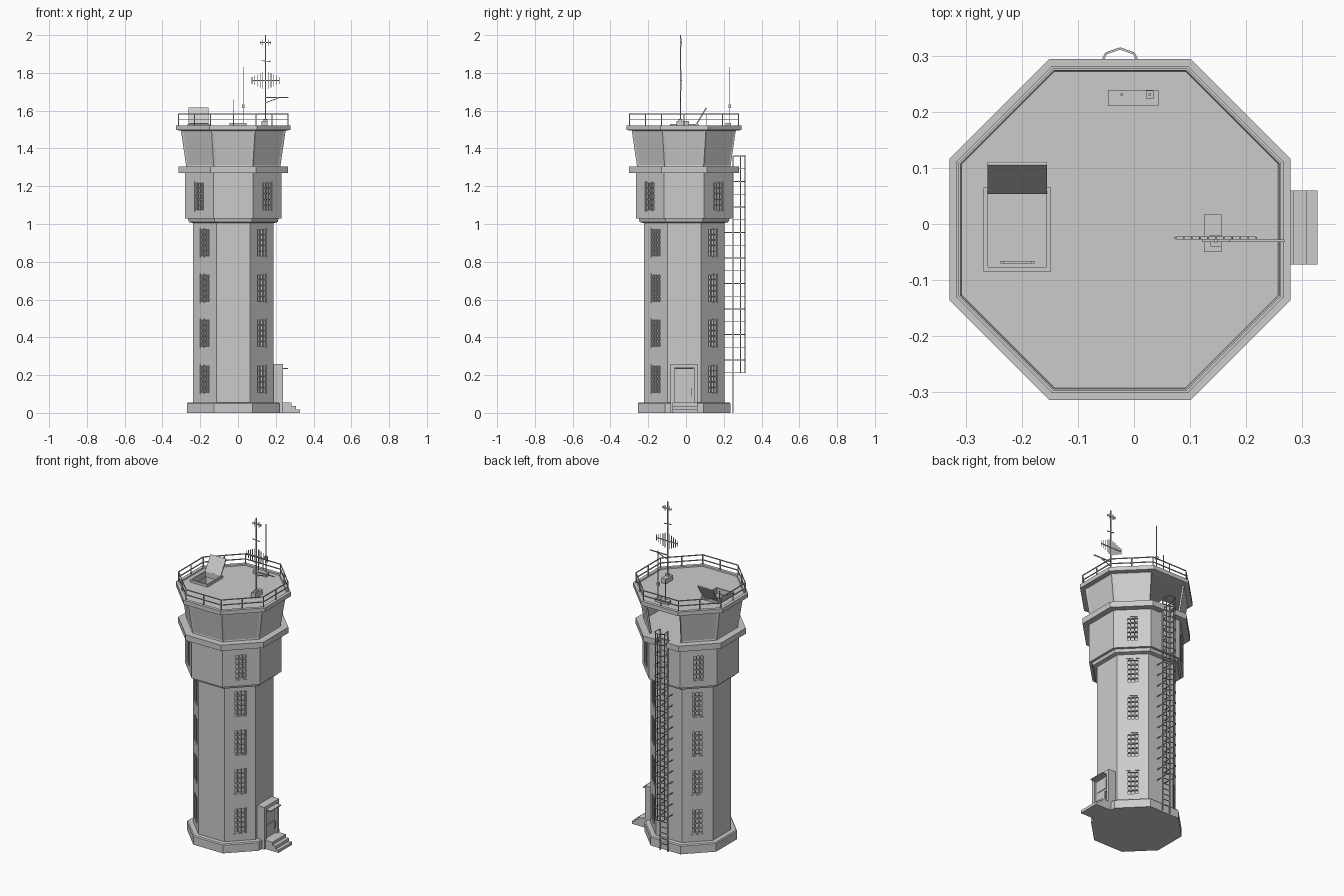
import bpy, bmesh, math
from mathutils import Matrix, Vector

if "Cube" in bpy.data.objects:
    bpy.data.objects.remove(bpy.data.objects["Cube"])

CX, CY = -0.025, -0.01          # tower axis
C8 = math.cos(math.pi / 8)


def finish(bm, name):
    bmesh.ops.recalc_face_normals(bm, faces=bm.faces[:])
    me = bpy.data.meshes.new(name)
    bm.to_mesh(me)
    bm.free()
    ob = bpy.data.objects.new(name, me)
    bpy.context.collection.objects.link(ob)
    return ob


def box(bm, lo, hi, m=Matrix()):
    lo, hi = Vector(lo), Vector(hi)
    t = Matrix.Translation((lo + hi) / 2) @ Matrix.Diagonal((*(hi - lo), 1))
    bmesh.ops.create_cube(bm, size=1, matrix=m @ t)


def bar(bm, p, q, w=0.005):
    p, q = Vector(p), Vector(q)
    d = q - p
    rot = d.to_track_quat('Z', 'Y').to_matrix().to_4x4()
    bmesh.ops.create_cube(bm, size=1, matrix=Matrix.Translation((p + q) / 2) @ rot
                          @ Matrix.Diagonal((w, w, d.length, 1)))


def path(bm, pts, w=0.005):
    for p, q in zip(pts, pts[1:]):
        bar(bm, p, q, w)


def corner(a, z, k):
    t = math.pi / 8 + k * math.pi / 4
    return Vector((CX + a / C8 * math.cos(t), CY + a / C8 * math.sin(t), z))


def octagon(profile, caps=True, skip=()):
    """Eight-sided stack of (apothem, z) rings."""
    bm = bmesh.new()
    rings = [[bm.verts.new(corner(a, z, k)) for k in range(8)] for a, z in profile]
    for r, s in zip(rings, rings[1:]):
        for k in range(8):
            if k not in skip:
                j = (k + 1) % 8
                bm.faces.new((r[k], r[j], s[j], s[k]))
    if caps:
        bm.faces.new(rings[0][::-1])
        bm.faces.new(rings[-1])
    return bm


def cut(ob, cutter):
    mod = ob.modifiers.new("cut", 'BOOLEAN')
    mod.operation, mod.solver, mod.object = 'DIFFERENCE', 'EXACT', cutter
    cutter.hide_render = True
    bpy.context.view_layer.objects.active = ob
    bpy.ops.object.modifier_apply(modifier=mod.name)
    bpy.data.objects.remove(cutter)


# Tower body with plinth, shaft, wider upper storey and ledge
body = finish(octagon([(0.245, 0), (0.245, 0.05), (0.24, 0.056), (0.213, 0.056), (0.213, 1.005),
                       (0.235, 1.01), (0.24, 1.028), (0.255, 1.028), (0.255, 1.27),
                       (0.291, 1.27), (0.291, 1.305)]), "tower_body")

# Window recesses and bars on the diagonal faces, plus the ladder notch
cutter, frames = bmesh.new(), bmesh.new()
storeys = [(0.213, 0.10), (0.213, 0.343), (0.213, 0.582), (0.213, 0.822), (0.255, 1.067)]
HW, H = 0.036, 0.157
for k in range(4):
    m = Matrix.Translation((CX, CY, 0)) @ Matrix.Rotation(math.radians(45 + 90 * k), 4, 'Z')
    for a, z in storeys:
        box(cutter, (a - 0.016, -HW, z), (a + 0.02, HW, z + H), m)
        for i in range(4):
            y = -HW + 0.004 + i * (2 * HW - 0.008) / 3
            w = 0.004 if i in (0, 3) else 0.0025
            box(frames, (a - 0.016, y - w, z), (a - 0.003, y + w, z + H), m)
        for i in range(6):
            zz = z + 0.004 + i * (H - 0.008) / 5
            w = 0.004 if i in (0, 5) else 0.0025
            box(frames, (a - 0.016, -HW, zz - w), (a - 0.004, HW, zz + w), m)
box(cutter, (CX - 0.04, 0.2455, 1.25), (CX + 0.04, 0.35, 1.33))
cut(body, finish(cutter, "window_cutter"))
finish(frames, "window_bars")

# Flared control room walls, open at the back where the ladder arrives
bm = octagon([(0.24, 1.303), (0.269, 1.5)], caps=False, skip=(1,))
bmesh.ops.recalc_face_normals(bm, faces=bm.faces[:])
bmesh.ops.inset_individual(bm, faces=bm.faces[:], thickness=0.012, depth=-0.004)
walls = finish(bm, "control_room_walls")
sol = walls.modifiers.new("thickness", 'SOLIDIFY')
sol.thickness = 0.01

# Roof slab with raised rim and hatch opening
roof = finish(octagon([(0.272, 1.495), (0.304, 1.497), (0.304, 1.522), (0.284, 1.522),
                       (0.282, 1.515)]), "roof_slab")
bm = bmesh.new()
box(bm, (-0.26, -0.077, 1.4), (-0.156, 0.057, 1.6))
cut(roof, finish(bm, "hatch_cutter"))

# Roof hatch frame, open lid and inner ladder
bm = bmesh.new()
x0, x1, y0, y1 = -0.268, -0.148, -0.085, 0.065
for lo, hi in [((x0, y0), (x1, y0 + 0.008)), ((x0, y1 - 0.008), (x1, y1)),
               ((x0, y0), (x0 + 0.008, y1)), ((x1 - 0.008, y0), (x1, y1))]:
    box(bm, (*lo, 1.495), (*hi, 1.53))
finish(bm, "hatch_frame")
bm = bmesh.new()
m = Matrix.Translation((-0.208, 0.055, 1.53)) @ Matrix.Rotation(math.radians(-31), 4, 'X')
box(bm, (-0.053, -0.002, 0), (0.053, 0.005, 0.1), m)
finish(bm, "hatch_lid")
bm = bmesh.new()
for x in (-0.235, -0.18):
    bar(bm, (x, -0.068, 1.305), (x, -0.068, 1.52))
for i in range(6):
    bar(bm, (-0.235, -0.068, 1.33 + i * 0.034), (-0.18, -0.068, 1.33 + i * 0.034), 0.004)
finish(bm, "hatch_ladder")

# Roof railing
bm = bmesh.new()
A = 0.289
for k in range(8):
    for z in (1.552, 1.583):
        bar(bm, corner(A, z, k), corner(A, z, k + 1), 0.005)
    for f in (0, 0.5):
        p = corner(A, 1.515, k).lerp(corner(A, 1.515, k + 1), f)
        bar(bm, p, p + Vector((0, 0, 0.07)), 0.005)
finish(bm, "roof_railing")

# Caged access ladder on the back
bm = bmesh.new()
for s in (-1, 1):
    bar(bm, (CX + s * 0.026, 0.249, 0), (CX + s * 0.026, 0.249, 1.36), 0.006)
for i in range(39):
    z = 0.04 + i * 0.034
    bar(bm, (CX - 0.026, 0.249, z), (CX + 0.026, 0.249, z), 0.004)
finish(bm, "access_ladder")
bm = bmesh.new()
hoop = [(-0.026, 0.249), (-0.032, 0.29), (-0.025, 0.304), (0, 0.313),
        (0.025, 0.304), (0.032, 0.29), (0.026, 0.249)]
for i in range(18):
    z = 0.212 + i * 0.0675
    path(bm, [(CX + x, y, z) for x, y in hoop], 0.004)
    if z < 1.0:
        for s in (-1, 1):
            bar(bm, (CX + s * 0.026, 0.2, z), (CX + s * 0.026, 0.249, z), 0.004)
for x, y in (hoop[1], hoop[3], hoop[5]):
    bar(bm, (CX + x, y - 0.001, 0.212), (CX + x, y - 0.001, 1.36), 0.004)
finish(bm, "ladder_cage")

# Entrance: portal, recessed door with panels, lamp, steps
bm = bmesh.new()
for lo, hi in [((-0.082, 0.0), (-0.062, 0.26)), ((0.042, 0.0), (0.062, 0.26)),
               ((-0.062, 0.24), (0.042, 0.26))]:
    box(bm, (0.17, *lo), (0.237, *hi))
finish(bm, "door_portal")
bm = bmesh.new()
box(bm, (0.18, -0.062, 0.05), (0.224, 0.042, 0.24))
for z in (0.075, 0.155):
    box(bm, (0.22, -0.047, z), (0.228, 0.027, z + 0.06))
bar(bm, (0.236, 0.03, 0.09), (0.236, 0.03, 0.13), 0.004)
for z in (0.09, 0.13):
    bar(bm, (0.222, 0.03, z), (0.238, 0.03, z), 0.004)
finish(bm, "door")
bm = bmesh.new()
box(bm, (0.22, -0.06, 0.232), (0.266, 0.04, 0.238))
finish(bm, "door_canopy")
bm = bmesh.new()
for x, z in ((0.327, 0.018), (0.307, 0.036), (0.284, 0.054)):
    box(bm, (0.2, -0.072, 0), (x, 0.06, z))
finish(bm, "entrance_steps")

# Main mast with two comb aerials, cross bars and side arm
bm = bmesh.new()
mx, my = 0.146, -0.03
bar(bm, (mx, my, 1.515), (mx, my, 2.0), 0.006)
for z, half, n, tall in ((1.76, 0.072, 11, 0.052), (1.96, 0.028, 5, 0.024)):
    bar(bm, (mx - half, my + 0.005, z), (mx + half, my + 0.005, z), 0.005)
    for i in range(n):
        u = -1 + 2 * i / (n - 1)
        h = tall * (1 - 0.65 * abs(u))
        bar(bm, (mx + u * half, my + 0.005, z - h), (mx + u * half, my + 0.005, z + h), 0.003)
bar(bm, (mx - 0.025, my, 1.865), (mx + 0.025, my, 1.86), 0.004)
bar(bm, (mx, my, 1.67), (0.268, my, 1.67), 0.005)
bar(bm, (mx, my, 1.642), (0.222, my, 1.67), 0.004)
finish(bm, "main_mast")
bm = bmesh.new()
box(bm, (0.125, -0.05, 1.51), (0.156, 0.017, 1.545))
box(bm, (0.136, -0.04, 1.545), (0.156, -0.02, 1.556))
finish(bm, "mast_base")

# Whip aerials on a low cabinet
bm = bmesh.new()
box(bm, (-0.046, 0.21, 1.51), (0.044, 0.239, 1.535))
finish(bm, "aerial_cabinet")
bm = bmesh.new()
bar(bm, (-0.022, 0.231, 1.53), (-0.022, 0.231, 1.66), 0.004)
bar(bm, (0.028, 0.231, 1.53), (0.028, 0.231, 1.83), 0.004)
box(bm, (0.021, 0.224, 1.615), (0.035, 0.238, 1.632))
finish(bm, "whip_aerials")
